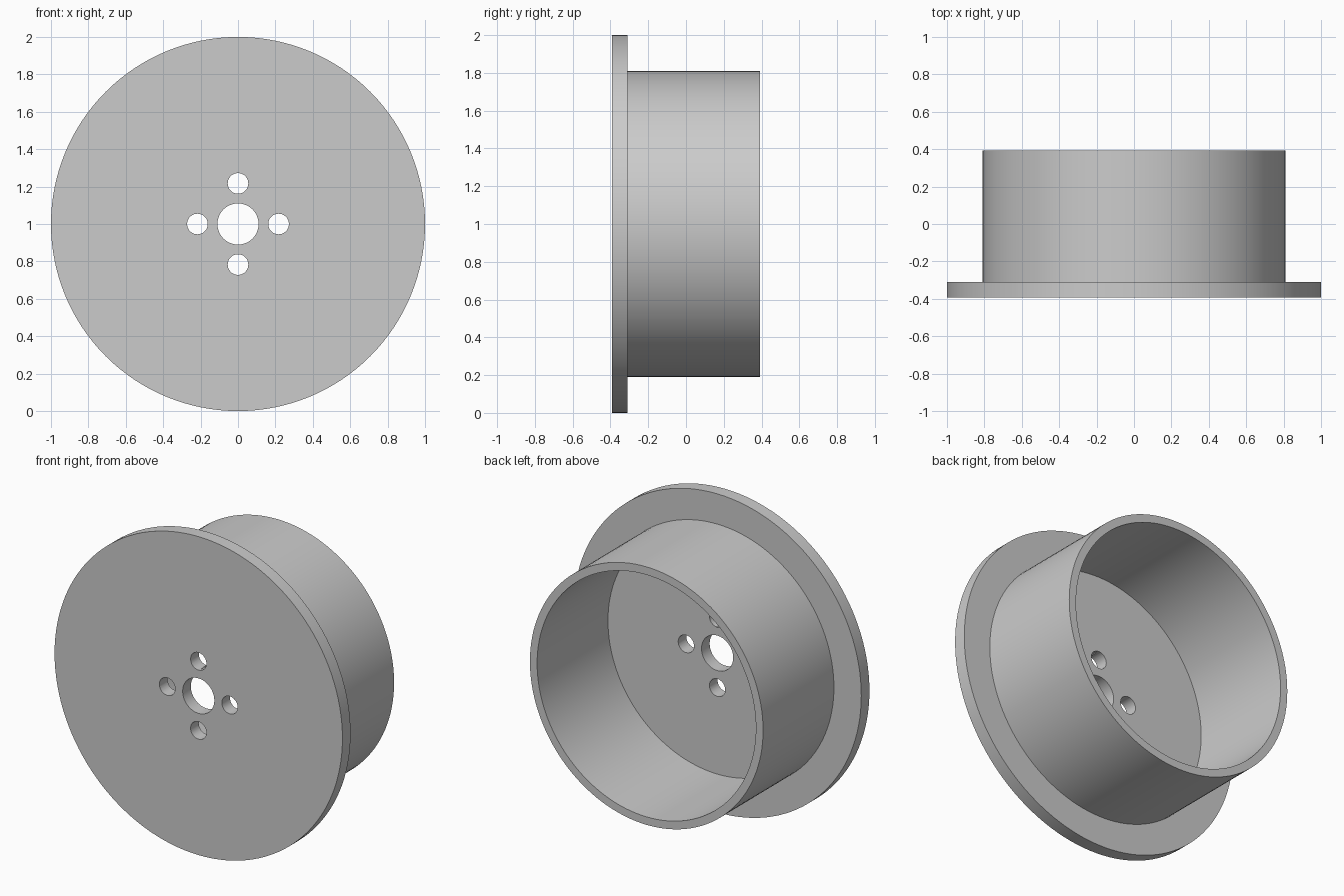
import bpy, bmesh
from math import cos, sin, tau, pi

cube = bpy.data.objects.get("Cube")
if cube:
    bpy.data.objects.remove(cube, do_unlink=True)

FRONT, FLANGE_BACK, REAR = -0.392, -0.311, 0.392
CENTRE_Z = 1.0
SEGMENTS = 128

grey = bpy.data.materials.new("plain grey")
grey.use_nodes = True
colour = (0.6, 0.6, 0.6, 1.0)
grey.diffuse_color = colour
grey.node_tree.nodes["Principled BSDF"].inputs["Base Color"].default_value = colour


def lathe(name, profile):
    """Turn a closed (radius, y) profile around the hub axis."""
    bm = bmesh.new()
    rings = [[bm.verts.new((r * cos(tau * i / SEGMENTS), y,
                            CENTRE_Z + r * sin(tau * i / SEGMENTS)))
              for i in range(SEGMENTS)] for r, y in profile]
    for a, b in zip(rings, rings[1:] + rings[:1]):
        for i in range(SEGMENTS):
            j = (i + 1) % SEGMENTS
            bm.faces.new((a[i], a[j], b[j], b[i]))
    bmesh.ops.recalc_face_normals(bm, faces=bm.faces)
    mesh = bpy.data.meshes.new(name)
    bm.to_mesh(mesh)
    bm.free()
    mesh.materials.append(grey)
    obj = bpy.data.objects.new(name, mesh)
    bpy.context.collection.objects.link(obj)
    return obj


# Flanged drum, open at the rear, with the centre bore in its floor
hub = lathe("flanged_drum", [
    (0.11, FRONT), (1.0, FRONT), (1.0, FLANGE_BACK), (0.81, FLANGE_BACK),
    (0.81, REAR), (0.76, REAR), (0.76, FLANGE_BACK), (0.11, FLANGE_BACK)])

# Four bolt holes around the bore
for k in range(4):
    angle = tau * k / 4
    bpy.ops.mesh.primitive_cylinder_add(
        vertices=48, radius=0.055, depth=0.3, rotation=(pi / 2, 0, 0),
        location=(0.217 * cos(angle), FRONT + 0.04, CENTRE_Z + 0.217 * sin(angle)))
    cutter = bpy.context.object
    cutter.name = "bolt_hole_cutter"
    cutter.hide_render = True
    cutter.data.materials.append(grey)
    cut = hub.modifiers.new("bolt hole", 'BOOLEAN')
    cut.operation = 'DIFFERENCE'
    cut.solver = 'EXACT'
    cut.object = cutter
    bpy.context.view_layer.objects.active = hub
    bpy.ops.object.modifier_apply(modifier=cut.name)
    bpy.data.objects.remove(cutter, do_unlink=True)

# Smooth round walls, crisp rims
bpy.ops.object.select_all(action='DESELECT')
hub.select_set(True)
bpy.context.view_layer.objects.active = hub
bpy.ops.object.shade_smooth_by_angle(angle=pi / 6)
